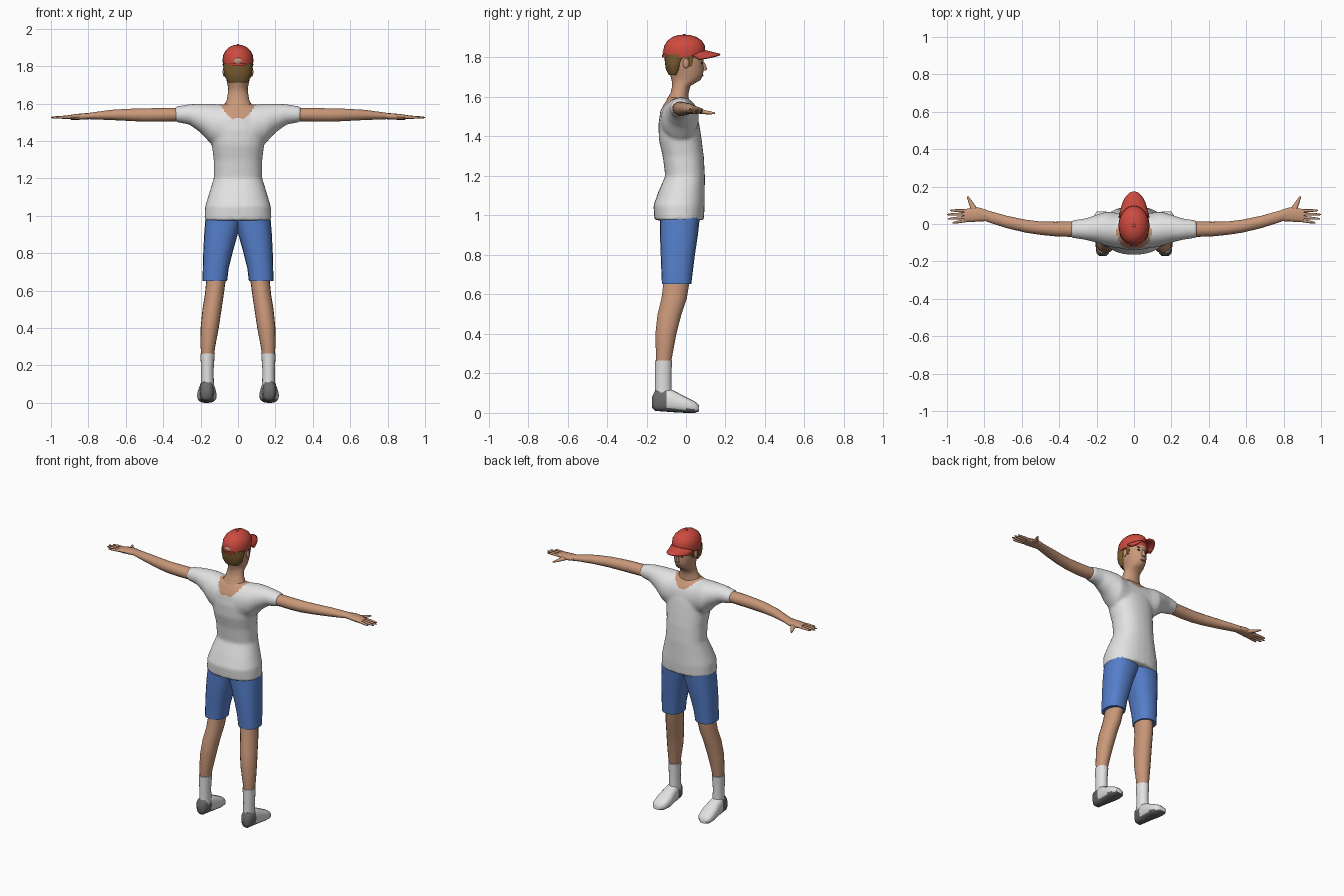
import bpy, bmesh, math
from mathutils import Vector

if "Cube" in bpy.data.objects:
    bpy.data.objects.remove(bpy.data.objects["Cube"])


def material(name, rgb):
    m = bpy.data.materials.new(name)
    m.use_nodes = True
    m.diffuse_color = (*rgb, 1)
    m.node_tree.nodes["Principled BSDF"].inputs["Base Color"].default_value = (*rgb, 1)
    return m


SKIN = material("skin", (.58, .31, .19))
WHITE = material("white cloth", (.76, .76, .76))
BLUE = material("blue cloth", (.09, .21, .59))
RED = material("red cloth", (.62, .07, .05))
HAIR = material("brown hair", (.2, .11, .03))
GREY = material("grey sole", (.15, .15, .15))
DARK = material("dark eye", (.04, .025, .02))
LIPS = material("lips", (.42, .16, .11))


def finish(name, bm, mats, mirror=False, angle=50):
    bmesh.ops.recalc_face_normals(bm, faces=bm.faces)
    me = bpy.data.meshes.new(name)
    bm.to_mesh(me)
    bm.free()
    ob = bpy.data.objects.new(name, me)
    bpy.context.collection.objects.link(ob)
    for m in mats:
        me.materials.append(m)
    bpy.ops.object.select_all(action='DESELECT')
    ob.select_set(True)
    bpy.context.view_layer.objects.active = ob
    bpy.ops.object.shade_smooth_by_angle(angle=math.radians(angle))
    if mirror:
        mod = ob.modifiers.new("mirror", 'MIRROR')
        mod.use_mirror_merge = False
    return ob


def add_loft(bm, axis, rings, sides=18, power=2.0):
    """Each ring: position on the axis, then low and high limits on the other two axes."""
    loops = []
    for t, a0, a1, b0, b1 in rings:
        loop = []
        for i in range(sides):
            c, s = (f(2 * math.pi * i / sides) for f in (math.cos, math.sin))
            c, s = (math.copysign(abs(v) ** (2 / power), v) for v in (c, s))
            a = (a0 + a1) / 2 + (a1 - a0) / 2 * c
            b = (b0 + b1) / 2 + (b1 - b0) / 2 * s
            co = {'x': (t, a, b), 'y': (a, t, b), 'z': (a, b, t)}[axis]
            loop.append(bm.verts.new(co))
        loops.append(loop)
    for p, q in zip(loops, loops[1:]):
        for i in range(sides):
            j = (i + 1) % sides
            bm.faces.new((p[i], p[j], q[j], q[i]))
    bm.faces.new(loops[0])
    bm.faces.new(loops[-1])


def loft(name, axis, rings, mat, mirror=False, sides=18, power=2.0):
    bm = bmesh.new()
    add_loft(bm, axis, rings, sides, power)
    return finish(name, bm, [mat], mirror)


def ball(name, centre, size, mat, mirror=False):
    bm = bmesh.new()
    bmesh.ops.create_uvsphere(bm, u_segments=12, v_segments=8, radius=1)
    for v in bm.verts:
        v.co = Vector(centre) + v.co * Vector(size)
    return finish(name, bm, [mat], mirror)


# Shirt: body and shoulders fused into one smooth surface
bm = bmesh.new()
body = [(.975, .18, -.16, .09), (1.05, .176, -.165, .095), (1.12, .155, -.14, .095),
        (1.2, .13, -.105, .096), (1.3, .13, -.118, .09), (1.38, .14, -.137, .08),
        (1.46, .15, -.14, .068), (1.53, .14, -.13, .05), (1.575, .11, -.105, .02),
        (1.6, .07, -.085, 0)]
add_loft(bm, 'z', [(z, -w, w, y0, y1) for z, w, y0, y1 in body], 28, 2.3)
half = [(.09, -.13, .06, 1.36, 1.595), (.15, -.118, .066, 1.39, 1.6),
        (.2, -.1, .05, 1.445, 1.6), (.26, -.085, .03, 1.488, 1.597),
        (.337, -.074, .019, 1.502, 1.584)]
add_loft(bm, 'x', [(-r[0], *r[1:]) for r in reversed(half)] + half, 24)
shirt = finish("shirt", bm, [WHITE, SKIN])
mod = shirt.modifiers.new("fuse", 'REMESH')
mod.mode = 'VOXEL'
mod.voxel_size = .01
mod = shirt.modifiers.new("soften", 'SMOOTH')
mod.factor = .5
mod.iterations = 5
graph = bpy.context.evaluated_depsgraph_get()
fused = bpy.data.meshes.new_from_object(shirt.evaluated_get(graph))
shirt.modifiers.clear()
shirt.data = fused
fused.materials.clear()
for m in (WHITE, SKIN):
    fused.materials.append(m)
# Scooped neckline
for p in fused.polygons:
    x, y, z = p.center
    p.use_smooth = True
    inside = (x / .092) ** 2 + ((y + .045) / .092) ** 2 < 1
    p.material_index = int(inside and z > 1.52)

# Shorts
loft("shorts", 'z', [(.653, .058, .19, -.122, .027), (.72, .05, .188, -.125, .035),
                     (.8, .03, .186, -.128, .045), (.9, .002, .181, -.132, .06),
                     (.99, -.03, .174, -.132, .07)], BLUE, True, 20, 2.4)

# Legs and socks
loft("leg", 'z', [(.23, .132, .194, -.15, -.08), (.3, .122, .2, -.153, -.067),
                  (.4, .103, .2, -.156, -.048), (.5, .088, .19, -.145, -.022),
                  (.58, .076, .177, -.125, .005), (.7, .06, .165, -.11, .025)], SKIN, True)
loft("sock", 'z', [(.08, .128, .198, -.158, -.07), (.17, .131, .197, -.157, -.074),
                   (.265, .124, .201, -.157, -.07)], WHITE, True)

# Shoes with grey heel and sole
shoe = loft("shoe", 'y', [(-.172, .15, .185, .025, .08), (-.155, .133, .201, .01, .115),
                          (-.1, .125, .207, .006, .125), (-.06, .12, .211, .003, .112),
                          (0, .114, .219, 0, .08), (.045, .124, .215, 0, .058),
                          (.067, .148, .198, .008, .038)], WHITE, True, 20, 2.5)
shoe.data.materials.append(GREY)
for p in shoe.data.polygons:
    p.material_index = int(p.center.y < -.1 or p.normal.z < -.5)

# Arms
loft("arm", 'x', [(.3, -.07, .014, 1.506, 1.578), (.42, -.066, .012, 1.503, 1.577),
                  (.5, -.058, .013, 1.503, 1.575), (.58, -.046, .023, 1.507, 1.573),
                  (.68, -.022, .044, 1.512, 1.567), (.76, .003, .066, 1.515, 1.556),
                  (.81, .021, .08, 1.517, 1.549)], SKIN, True)
# Hands
loft("palm", 'x', [(.79, .015, .076, 1.517, 1.55), (.83, .014, .088, 1.514, 1.548),
                   (.87, .01, .086, 1.514, 1.544), (.91, .011, .078, 1.518, 1.538)],
     SKIN, True, 12, 2.4)
bm = bmesh.new()
for base, tip, end in ((.019, .006, .97), (.036, .027, .995), (.053, .051, 1), (.07, .073, .985)):
    rings = []
    for f, r in ((0, .009), (.6, .0075), (.92, .005), (1, .002)):
        y, z = base + (tip - base) * f, 1.528 - .002 * f
        rings.append((.895 + (end - .895) * f, y - r, y + r, z - r, z + r))
    add_loft(bm, 'x', rings, 8)
finish("fingers", bm, [SKIN], True)
loft("thumb", 'y', [(.06, .82, .872, 1.515, 1.542), (.09, .842, .877, 1.512, 1.535),
                    (.12, .864, .887, 1.511, 1.528), (.147, .884, .894, 1.513, 1.522)],
     SKIN, True, 10)

# Neck and head
profile = [(1.55, .082, -.11, .015), (1.59, .076, -.096, .014), (1.62, .06, -.078, .013),
           (1.655, .054, -.07, .022), (1.672, .052, -.071, .05), (1.685, .053, -.073, .073),
           (1.71, .058, -.08, .085), (1.74, .064, -.09, .09), (1.77, .069, -.096, .088),
           (1.82, .071, -.1, .092), (1.86, .06, -.08, .07)]
loft("head", 'z', [(z, -w, w, y0, y1) for z, w, y0, y1 in profile], SKIN, sides=24)
loft("nose", 'z', [(1.733, -.012, .012, .075, .098), (1.742, -.012, .012, .075, .107),
                   (1.775, -.006, .006, .075, .094)], SKIN, sides=8)
ball("ear", (.074, 0, 1.77), (.008, .016, .026), SKIN, True)
ball("eye", (.028, .08, 1.772), (.011, .004, .005), DARK, True)
ball("eyebrow", (.029, .081, 1.79), (.017, .004, .003), HAIR, True)
ball("mouth", (0, .083, 1.709), (.021, .005, .005), LIPS)

# Hair below the cap
loft("hair", 'z', [(1.712, -.05, .05, -.088, -.03), (1.74, -.068, .068, -.102, -.014),
                   (1.775, -.076, .076, -.107, -.002), (1.815, -.079, .079, -.111, .03)],
     HAIR, sides=20)
loft("sideburn", 'z', [(1.755, .062, .07, .018, .03), (1.81, .062, .076, .008, .04)],
     HAIR, True, 8)

# Cap crown, rear opening, strap and button
crown = [(1.8, .079, -.113, .088), (1.83, .083, -.115, .098), (1.86, .079, -.11, .096),
         (1.885, .066, -.094, .08), (1.903, .046, -.07, .055), (1.913, .022, -.04, .022)]
loft("cap_crown", 'z', [(z, -w, w, y0, y1) for z, w, y0, y1 in crown], RED, sides=24)
ball("cap_opening", (0, -.109, 1.828), (.024, .009, .017), SKIN)
loft("cap_strap", 'z', [(1.8, -.045, .045, -.12, -.07), (1.814, -.045, .045, -.122, -.07)],
     RED, sides=16)
ball("cap_button", (0, -.008, 1.914), (.009, .009, .005), RED)

# Curved cap brim
bm = bmesh.new()
bmesh.ops.create_grid(bm, x_segments=14, y_segments=4, size=1)
for v in bm.verts:
    s, t = v.co.x, (v.co.y + 1) / 2
    arc = math.sqrt(1 - .85 * s * s)
    v.co = (.08 * s * (1 - .12 * t), .085 * arc + .088 * t * arc,
            1.836 - .022 * t - .026 * s * s)
brim = finish("cap_brim", bm, [RED])
mod = brim.modifiers.new("thickness", 'SOLIDIFY')
mod.thickness = .009
mod.offset = 0
